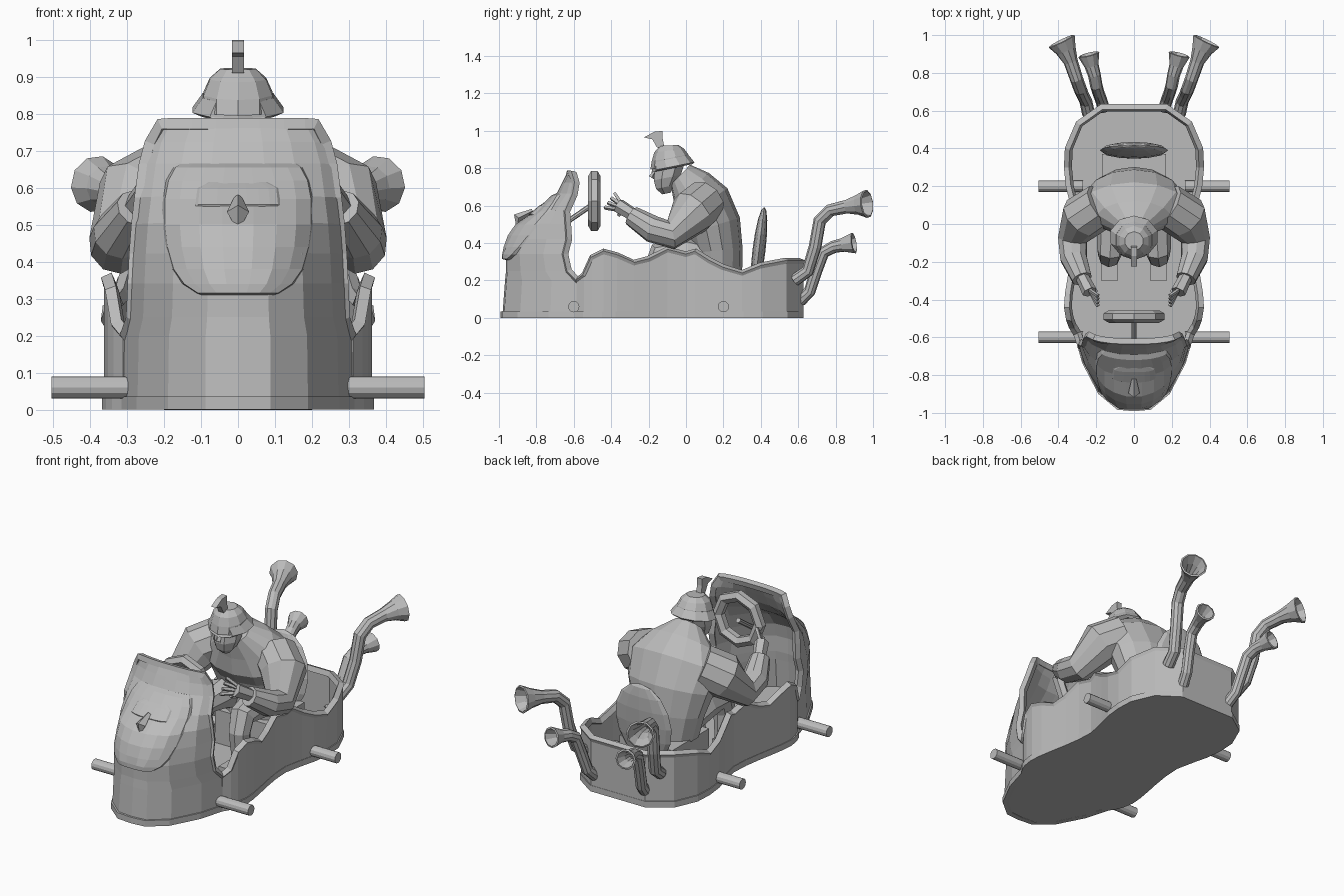
import bpy, bmesh
from math import pi, sin, cos
from mathutils import Vector, Matrix

cube = bpy.data.objects.get("Cube")
if cube:
    bpy.data.objects.remove(cube, do_unlink=True)

# One plain material for the whole model
grey = bpy.data.materials.new("plain_grey")
grey.use_nodes = True
colour = (0.5, 0.5, 0.5, 1)
grey.diffuse_color = colour
shader = next(n for n in grey.node_tree.nodes if n.type == 'BSDF_PRINCIPLED')
shader.inputs["Base Color"].default_value = colour


def finish(name, bm):
    bmesh.ops.recalc_face_normals(bm, faces=bm.faces)
    mesh = bpy.data.meshes.new(name)
    bm.to_mesh(mesh)
    bm.free()
    mesh.materials.append(grey)
    obj = bpy.data.objects.new(name, mesh)
    bpy.context.collection.objects.link(obj)
    return obj


def thicken(obj, thickness, offset=0):
    mod = obj.modifiers.new("thickness", 'SOLIDIFY')
    mod.thickness, mod.offset = thickness, offset


def grid(name, rows, wrap=False, caps=False):
    """Skin a list of equally long point rows."""
    bm = bmesh.new()
    verts = [[bm.verts.new(p) for p in row] for row in rows]
    count = len(rows[0])
    for low, high in zip(verts, verts[1:]):
        for i in range(count if wrap else count - 1):
            j = (i + 1) % count
            bm.faces.new((low[i], low[j], high[j], high[i]))
    if caps:
        bm.faces.new(verts[0])
        bm.faces.new(verts[-1])
    return finish(name, bm)


def rings(name, sections, sides=12):
    """Skin ellipses given as y, z, half width, half depth, forward tilt."""
    rows = []
    for y, z, rx, ry, tilt in sections:
        angles = [2 * pi * (i + .5) / sides for i in range(sides)]
        rows.append([(rx * cos(a), y + ry * sin(a) * cos(tilt),
                      z + ry * sin(a) * sin(tilt)) for a in angles])
    return grid(name, rows, wrap=True, caps=True)


def prism(name, outline, push):
    push = Vector(push)
    return grid(name, [outline, [Vector(p) + push for p in outline]], True, True)


def tube(name, points, radii, detail=2, cyclic=False, hollow=False):
    curve = bpy.data.curves.new(name, 'CURVE')
    curve.dimensions = '3D'
    curve.bevel_depth = 1
    curve.bevel_resolution = detail
    curve.use_fill_caps = not (cyclic or hollow)
    spline = curve.splines.new('POLY')
    spline.points.add(len(points) - 1)
    spline.use_cyclic_u = cyclic
    for i, p in enumerate(points):
        spline.points[i].co = (*p, 1)
        spline.points[i].radius = radii[i] if isinstance(radii, list) else radii
    temp = bpy.data.objects.new(name, curve)
    bpy.context.collection.objects.link(temp)
    mesh = bpy.data.meshes.new_from_object(temp)
    bpy.data.objects.remove(temp, do_unlink=True)
    bm = bmesh.new()
    bm.from_mesh(mesh)
    bpy.data.meshes.remove(mesh)
    for face in bm.faces:
        face.smooth = False
        face.material_index = 0
    obj = finish(name, bm)
    if hollow:
        thicken(obj, .01, -1)
    return obj


def solid(name, centre, scale, tilt=0, ball=False):
    bm = bmesh.new()
    if ball:
        bmesh.ops.create_uvsphere(bm, u_segments=12, v_segments=8, radius=1)
    else:
        bmesh.ops.create_cube(bm, size=2)
    bm.transform(Matrix.Translation(centre) @ Matrix.Rotation(tilt, 4, 'X')
                 @ Matrix.Diagonal((*scale, 1)))
    return finish(name, bm)


def lookup(table, t):
    """Interpolate the columns after the first in a table."""
    t = min(max(t, table[0][0]), table[-1][0])
    for a, b in zip(table, table[1:]):
        if t <= b[0]:
            f = (t - a[0]) / (b[0] - a[0])
            return [p + (q - p) * f for p, q in zip(a[1:], b[1:])]


# Cowl rows: height, front y, back y, half width
cowl = [(0, -.97, -.58, .3), (.2, -.955, -.58, .295), (.25, -.95, -.63, .282),
        (.34, -.95, -.65, .278), (.42, -.935, -.63, .274), (.5, -.88, -.635, .268),
        (.57, -.775, -.64, .26), (.66, -.68, -.6, .248), (.72, -.65, -.59, .232),
        (.77, -.625, -.605, .205)]
bow = [(0, 1), (.28, .98), (.6, .77), (.87, .36), (1, 0)]


def skin(x, z):
    front, back, width = lookup(cowl, z)
    return back + (front - back) * lookup(bow, abs(x) / width)[0]


spread = [-f for f, _ in bow[:0:-1]] + [f for f, _ in bow]
cowl_rows = [[(f * w, skin(f * w, z), z) for f in spread] for z, _, _, w in cowl]
thicken(grid("front_cowl", cowl_rows), .025)

# Hull sides: y, half width, rim height
hull = [(-.58, .3, .2), (-.54, .325, .23), (-.5, .34, .32), (-.44, .35, .35),
        (-.37, .345, .33), (-.28, .33, .29), (-.2, .315, .31), (-.1, .3, .36),
        (0, .295, .335), (.05, .305, .35), (.12, .32, .305), (.2, .34, .265),
        (.3, .35, .235), (.4, .345, .275), (.53, .29, .3), (.615, .17, .3)]
top = [(w, y, z) for y, w, z in hull] + [(-w, y, z) for y, w, z in hull[::-1]]
thicken(grid("hull_wall", [[(x, y, 0) for x, y, z in top], top]), .025)

# Rim follows the hull edge and then climbs round the cowl
left_edge = [row[0] for row in cowl_rows[2:-1]]
right_edge = [row[-1] for row in cowl_rows[2:-1]]
tube("rim_trim", top + left_edge + cowl_rows[-1] + right_edge[::-1], .022, 0, True)

# Floor slab with a slightly wider skirt
plan = [(x, y, 0) for x, y, z in top] + cowl_rows[0][1:-1]
prism("floor_skirt", [(x * 1.05, y * 1.022, 0) for x, y, z in plan], (0, 0, .035))


def patch(name, rows, base, lift):
    """A raised plate that follows the cowl."""
    points = []
    for k, (z, w) in enumerate(rows):
        rise = base if k in (0, len(rows) - 1) else lift
        points.append([(u * w, skin(u * w, z) - (base if abs(u) == 1 else rise), z)
                       for u in (-1, -.94, -.75, -.5, -.2, .2, .5, .75, .94, 1)])
    return grid(name, points)


# Carved face on the cowl
patch("face_mask", [(.305, .09), (.315, .115), (.34, .155), (.38, .185), (.44, .203),
                    (.5, .21), (.57, .21), (.62, .2), (.655, .18), (.675, .15)],
      -.005, .035)
patch("face_brow", [(.55, .115), (.555, .115), (.6, .11), (.615, .08)], .033, .042)
patch("chin_panel", [(.04, .085), (.05, .085), (.28, .1), (.3, .1)], -.002, .008)
tube("face_nose", [(0, -.82, .572), (0, -.895, .535), (0, -.9, .5)],
     [.012, .03, .01], 0)

# Steering wheel and column
bm = bmesh.new()
bmesh.ops.create_circle(bm, segments=8, radius=.133)
octagon = [(v.co.x, -.49, .625 + v.co.y) for v in bm.verts]
bm.free()
tube("steering_wheel", octagon, .033, 1, True)
tube("steering_column", [(0, -.48, .62), (0, -.64, .51)], .014)

# Seat
solid("seat_back", (0, .39, .36), (.18, .035, .235), -.12, ball=True)
solid("seat_cushion", (0, .2, .13), (.17, .17, .1))

# Driver body, head and helmet
rings("driver_torso", [(.165, .22, .18, .135, 0), (.165, .36, .22, .138, .1),
                       (.14, .49, .26, .155, .3), (.085, .6, .285, .165, .6),
                       (.03, .69, .2, .125, .75), (-.03, .765, .085, .075, .8)], 14)
rings("driver_face", [(-.105, .665, .025, .025, .2), (-.11, .7, .06, .055, .2),
                      (-.1, .75, .08, .08, .2), (-.085, .82, .085, .09, .2)], 8)
tube("driver_nose", [(0, -.16, .79), (0, -.185, .75)], [.008, .016], 0)
rings("helmet_brim", [(-.075, .8, .105, .115, .2), (-.068, .81, .13, .115, .2),
                      (-.085, .85, .1, .1, .22)], 10)
rings("helmet_dome", [(-.085, .815, .1, .108, .2), (-.085, .855, .098, .1, .18),
                      (-.09, .895, .08, .08, .12), (-.09, .922, .05, .05, .05)], 10)
plume = [(-.115, .91), (-.125, .96), (-.125, 1), (-.17, .995), (-.225, .965),
         (-.18, .955), (-.155, .91)]
prism("helmet_plume", [(-.016, y, z) for y, z in plume], (.032, 0, 0))

# Paired parts
for side, word in ((1, "left"), (-1, "right")):
    def at(*points):
        return [(side * x, y, z) for x, y, z in points]

    for y, end in ((-.6, "front"), (.2, "rear")):
        tube(f"{word}_{end}_axle", at((.27, y, .06), (.505, y, .06)), .03, 4)

    tube(f"{word}_large_exhaust",
         at((.24, .58, .2), (.255, .65, .25), (.275, .69, .38), (.285, .715, .52),
            (.305, .77, .575), (.335, .86, .595), (.36, .92, .605), (.383, .967, .61)),
         [.034, .034, .034, .035, .035, .038, .055, .077], 3, hollow=True)
    tube(f"{word}_small_exhaust",
         at((.16, .61, .09), (.175, .66, .14), (.19, .7, .26), (.2, .735, .35),
            (.21, .79, .38), (.225, .84, .39), (.24, .9, .4)),
         [.022, .022, .022, .023, .024, .028, .048], 3, hollow=True)

    tube(f"{word}_arm",
         at((.17, .1, .62), (.27, .035, .565), (.325, -.08, .445),
            (.32, -.18, .475), (.275, -.29, .545)), [.12, .125, .08, .073, .055], 3)
    tube(f"{word}_palm", at((.275, -.28, .55), (.235, -.36, .6)), [.035, .04], 1)
    for i in range(4):
        tube(f"{word}_finger_{i + 1}",
             at((.235, -.35, .575 + .015 * i),
                (.19, -.435 + .018 * i, .59 + .025 * i)), .011, 0)
    tube(f"{word}_thumb", at((.24, -.33, .58), (.2, -.36, .55)), .012, 0)

    tube(f"{word}_leg",
         at((.09, .2, .29), (.115, 0, .345), (.125, -.14, .335), (.13, -.17, .25),
            (.13, -.16, .05)), [.09, .085, .07, .06, .045])
    solid(f"{word}_foot", (side * .13, -.21, .06), (.045, .09, .03))
